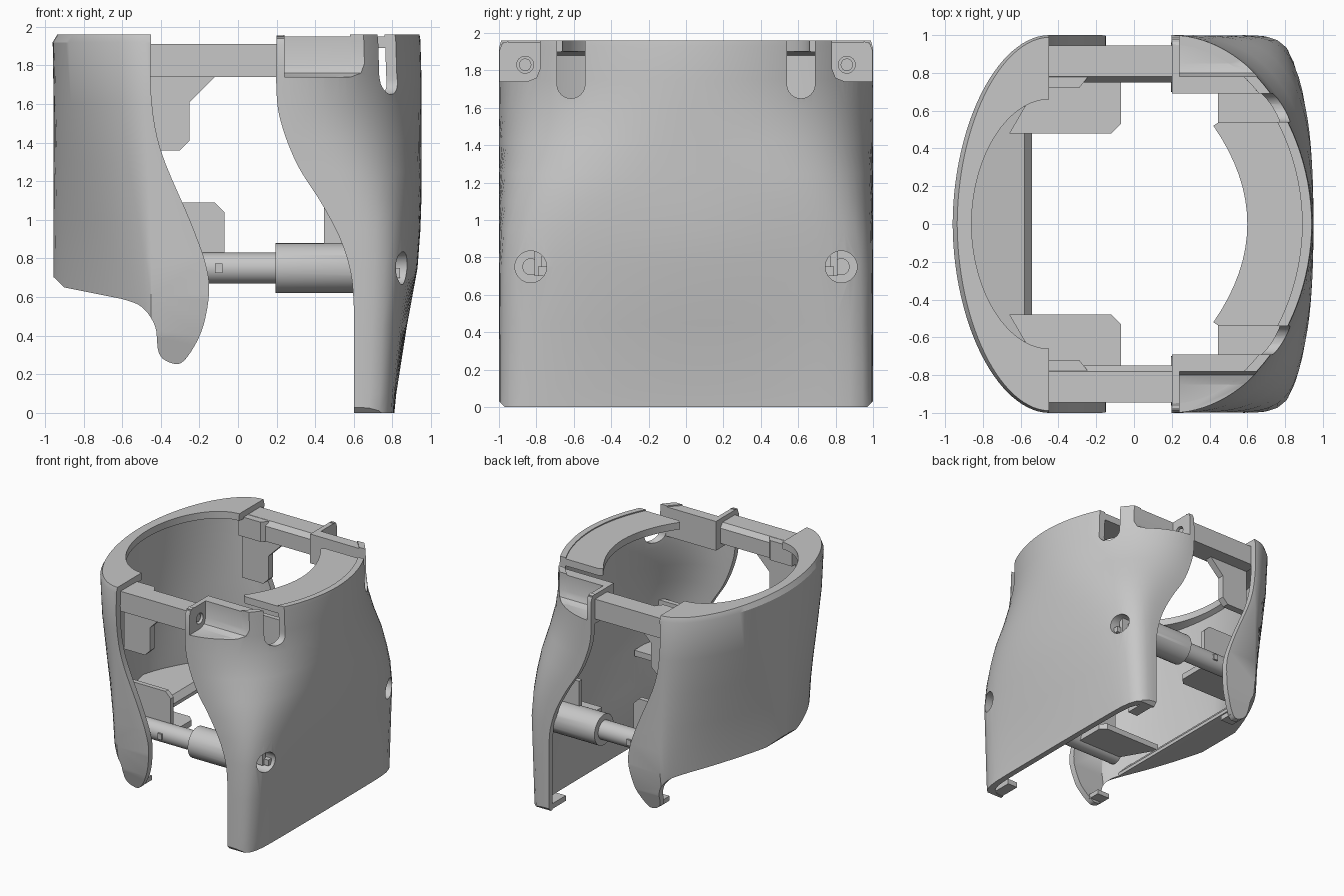
import bpy, bmesh, math

if "Cube" in bpy.data.objects:
    bpy.data.objects.remove(bpy.data.objects["Cube"], do_unlink=True)

grey = bpy.data.materials.new("warm_grey")
grey.use_nodes = True
grey.diffuse_color = (0.57, 0.57, 0.57, 1)
grey.node_tree.nodes["Principled BSDF"].inputs["Base Color"].default_value = grey.diffuse_color


def finish(name, bm):
    bmesh.ops.recalc_face_normals(bm, faces=bm.faces)
    me = bpy.data.meshes.new(name)
    bm.to_mesh(me)
    bm.free()
    me.materials.append(grey)
    ob = bpy.data.objects.new(name, me)
    bpy.context.collection.objects.link(ob)
    return ob


def loft(name, rings):
    """Solid skinned through closed rings with equal point counts."""
    bm = bmesh.new()
    loops = [[bm.verts.new(p) for p in ring] for ring in rings]
    n = len(loops[0])
    for a, b in zip(loops, loops[1:]):
        for i in range(n):
            bm.faces.new((a[i], a[(i + 1) % n], b[(i + 1) % n], b[i]))
    bm.faces.new(loops[0])
    bm.faces.new(loops[-1])
    return finish(name, bm)


def prism_x(name, pts, x0, x1):
    return loft(name, [[(x, y, z) for y, z in pts] for x in (x0, x1)])


def prism_y(name, pts, y0, y1):
    return loft(name, [[(x, y, z) for x, z in pts] for y in (y0, y1)])


def prism_z(name, pts, z0, z1):
    return loft(name, [[(x, y, z) for x, y in pts] for z in (z0, z1)])


def box(name, x0, x1, y0, y1, z0, z1):
    return prism_z(name, [(x0, y0), (x1, y0), (x1, y1), (x0, y1)], z0, z1)


def rod(name, x0, x1, r, y, z, n=32):
    turn = [i * math.tau / n for i in range(n)]
    return prism_x(name, [(y + r * math.cos(t), z + r * math.sin(t)) for t in turn], x0, x1)


def section(side, cx, a, b, n, x_open, z, arch=0.0, steps=56):
    """Half superellipse bulging to one side, closed by a straight line."""
    ring = [(x_open, -b, z)]
    for i in range(steps + 1):
        t = math.pi * (i / steps - 0.5)
        c, s = max(math.cos(t), 0), math.sin(t)
        r = (c ** n + abs(s) ** n) ** (-1 / n)
        ring.append((cx + side * r * c * (a - arch * (r * s) ** 2), b * r * s, z))
    return ring + [(x_open, b, z)]


def smooth_curve(pts, steps=5):
    """Catmull-Rom through the points."""
    out = []
    for i in range(len(pts) - 1):
        p = [pts[max(i - 1, 0)], pts[i], pts[i + 1], pts[min(i + 2, len(pts) - 1)]]
        for k in range(steps):
            t = k / steps
            out.append(tuple(0.5 * (2 * q + (r - o) * t + (2 * o - 5 * q + 4 * r - s) * t * t
                                    + (3 * q - o - 3 * r + s) * t ** 3) for o, q, r, s in zip(*p)))
    return out + [pts[-1]]


def boolean(target, tool, op="DIFFERENCE"):
    mod = target.modifiers.new("cut", "BOOLEAN")
    mod.object, mod.operation, mod.solver = tool, op, "EXACT"
    dg = bpy.context.evaluated_depsgraph_get()
    me = bpy.data.meshes.new_from_object(target.evaluated_get(dg))
    target.modifiers.clear()
    target.data = me
    bpy.data.objects.remove(tool, do_unlink=True)


def y_range(s, a, b):
    return sorted((s * a, s * b))


# Right shell: cup that narrows downward, with a curved edge, tongue and floor lip
edge = smooth_curve([(-0.45, 1.96), (-0.45, 1.65), (-0.40, 1.36), (-0.25, 1.0), (-0.17, 0.78),
                     (-0.15, 0.62), (-0.19, 0.42), (-0.28, 0.27), (-0.35, 0.26), (-0.41, 0.31),
                     (-0.43, 0.45), (-0.5, 0.55), (-0.6, 0.59)])
cup_levels = [(0.1, 0.87, 1.25), (0.4, 0.965, 1.25), (0.6, 0.995, 1.25), (0.8, 1, 1.3), (1.0, 1, 1.4),
              (1.3, 1, 1.6), (1.6, 1, 1.82)]
cup = loft("right_shell", [section(-1, -0.45, 0.505, b, n, 0.1, z) for z, b, n in cup_levels]
           + [section(-1, -0.45, 0.51, 1, 1.92, 0.1, 1.92), section(-1, -0.45, 0.48, 0.985, 1.92, 0.1, 1.97)])
boolean(cup, prism_y("outline", edge + [(-0.9, 0.65), (-0.95, 0.7), (-1.2, 0.75), (-1.2, 1.96)], -1.2, 1.2),
        "INTERSECT")
cavity = loft("cavity", [section(-1, -0.45, 0.45, b - 0.055, n, 0.4, z - 0.01) for z, b, n in cup_levels]
              + [section(-1, -0.45, a, b, 1.95, 0.4, z) for a, b, z in
                 [(0.45, 0.945, 1.88), (0.41, 0.66, 1.9), (0.41, 0.66, 2.1)]])
boolean(cavity, prism_y("floor", [(-1.2, 0.78), (-0.88, 0.71), (-0.58, 0.65), (-0.54, 0.6), (-0.54, 0), (-1.2, 0)],
                        -1.2, 1.2))
boolean(cup, cavity)

# Left shell: round at the top, square, arched and tapered toward the bottom
edge = smooth_curve([(0.2, 1.96), (0.2, 1.65), (0.23, 1.48), (0.31, 1.28), (0.43, 1.09), (0.53, 0.9),
                     (0.585, 0.72), (0.6, 0.55)])
levels = [(-0.1, 0.60, 12, 0), (0.1, 0.62, 12, 0.01), (0.45, 0.675, 11, 0.05), (0.75, 0.73, 10, 0.09),
          (0.95, 0.745, 7, 0.09), (1.1, 0.75, 4.8, 0.07), (1.25, 0.75, 3.5, 0.04), (1.42, 0.75, 2.5, 0.01),
          (1.6, 0.75, 2.05, 0), (1.75, 0.75, 1.94, 0), (1.93, 0.745, 1.93, 0), (2.1, 0.72, 1.93, 0)]


def wall(inset):
    return [section(1, 0.2, a - inset, 1 - inset, n, 0, z, k) for z, a, n, k in levels]


guard = loft("left_shell", [outer + inner[::-1] for outer, inner in zip(wall(0), wall(0.05))])
boolean(guard, prism_y("outline", edge + [(0.6, 0), (1.2, 0), (1.2, 1.96)], -1.2, 1.2), "INTERSECT")
corner = [(-0.97, 0), (0.97, 0), (1, 0.03), (1, 1.9), (0.985, 1.94), (0.94, 1.96)]
corner += [(-0.94, 1.96), (-0.985, 1.94), (-1, 1.9), (-1, 0.03)]
boolean(guard, prism_x("corners", corner, 0.05, 1.2), "INTERSECT")


def fit_inside(part):
    """Trim a part to the inside of the left shell's wall."""
    boolean(part, loft("limit", wall(0.02)), "INTERSECT")


# Top flange with a concave inner edge
arc = [(0.6 - 0.18 * (y / 0.52) ** 2, y) for y in [0.52 * (i / 8 - 1) for i in range(17)]]
fit_inside(prism_z("left_top_flange", [(0.45, -0.54)] + arc + [(0.45, 0.54), (1.2, 0.54), (1.2, -0.54)], 1.89, 1.95))

for s, end in ((-1, "front"), (1, "back")):
    # Solid bracket with an open bolt pocket leaving a tab
    bracket = box(end + "_left_bracket", 0.2, 0.75, *y_range(s, 0.69, 1.1), 1.7, 1.95)
    fit_inside(bracket)
    pocket = [(s * y, z) for y, z in [(0.78, 2.2), (0.78, 1.81), (0.8, 1.76), (0.85, 1.74), (1.2, 1.74), (1.2, 2.2)]]
    hole = (0.1, 0.3, 0.045, s * 0.86, 1.83)
    for part in (guard, bracket):
        boolean(part, prism_x("pocket", pocket, 0.24, 1.2))
        boolean(part, rod("bolt_hole", *hole))
    # Round-bottomed slot beside the flange
    slot = [(s * 0.615 - 0.075 * math.cos(t), 1.725 - 0.075 * math.sin(t))
            for t in [math.pi * i / 12 for i in range(13)]]
    boolean(guard, prism_x("slot", slot + [(s * 0.615 + 0.075, 2.2), (s * 0.615 - 0.075, 2.2)], 0.4, 1.2))

    # Lower rod sliding in a sleeve that ends in a counterbored hole
    sleeve = rod(end + "_lower_sleeve", 0.195, 0.95, 0.13, s * 0.83, 0.75)
    fit_inside(sleeve)
    for part in (guard, sleeve):
        boolean(part, rod("counterbore", 0.72, 1.3, 0.085, s * 0.83, 0.75))
    rod(end + "_lower_rod", -0.5, 0.3, 0.08, s * 0.83, 0.75)
    rod(end + "_lower_bolt", 0.65, 0.745, 0.045, s * 0.83, 0.75)
    box(end + "_rod_key", -0.12, -0.08, *y_range(s, 0.78, 0.92), 0.725, 0.775)

    # Upper rail with its chamfer, mounting block, plate and bolt
    rail = [(0.75, 1.74), (0.75, 1.87), (0.78, 1.91), (0.945, 1.91), (0.945, 1.74)]
    prism_x(end + "_upper_rail", [(s * y, z) for y, z in rail], -0.5, 0.2)
    block = [(-0.5, 0.72), (-0.29, 0.72), (-0.25, 0.77), (-0.25, 0.8), (-0.5, 0.8)]
    prism_z(end + "_rail_block", [(x, s * y) for x, y in block], 1.74, 1.908)
    plate = [(-0.5, 1.8), (-0.5, 1.36), (-0.3, 1.36), (-0.25, 1.41), (-0.25, 1.61), (-0.12, 1.74), (-0.12, 1.8)]
    prism_y(end + "_upper_plate", plate, *y_range(s, 0.77, 0.83))
    rod(end + "_upper_bolt", 0.1, 0.225, 0.033, s * 0.86, 1.83)

    # Angle plates beside the rods
    plate = [(-0.45, 0.7), (-0.07, 0.7), (-0.07, 1.04), (-0.12, 1.09), (-0.45, 1.09)]
    prism_y(end + "_right_wall_plate", plate, *y_range(s, 0.77, 0.81))
    plate = [(-0.66, s * 0.48), (-0.12, s * 0.48), (-0.07, s * 0.53), (-0.07, s * 0.79), (-0.48, s * 0.79)]
    prism_z(end + "_right_floor_plate", plate, 0.7, 0.75)
    box(end + "_left_wall_plate", 0.445, 0.8, *y_range(s, 0.77, 0.81), 0.7, 1.09)
    box(end + "_left_floor_plate", 0.445, 0.84, *y_range(s, 0.5, 0.79), 0.7, 0.75)

    # Small inward hooks at the feet
    box(end + "_left_foot_hook", 0.605, 0.7, *y_range(s, 0.76, 0.96), 0.005, 0.05)
    box(end + "_right_foot_hook", -0.39, -0.27, *y_range(s, 0.78, 0.9), 0.28, 0.32)

# Smooth curved walls while keeping edges sharp
bpy.ops.object.select_all(action="DESELECT")
for ob in bpy.context.collection.objects:
    if ob.type == "MESH" and ob.data.materials and ob.data.materials[0] == grey:
        ob.select_set(True)
        bpy.context.view_layer.objects.active = ob
bpy.ops.object.shade_smooth_by_angle(angle=math.radians(30))
